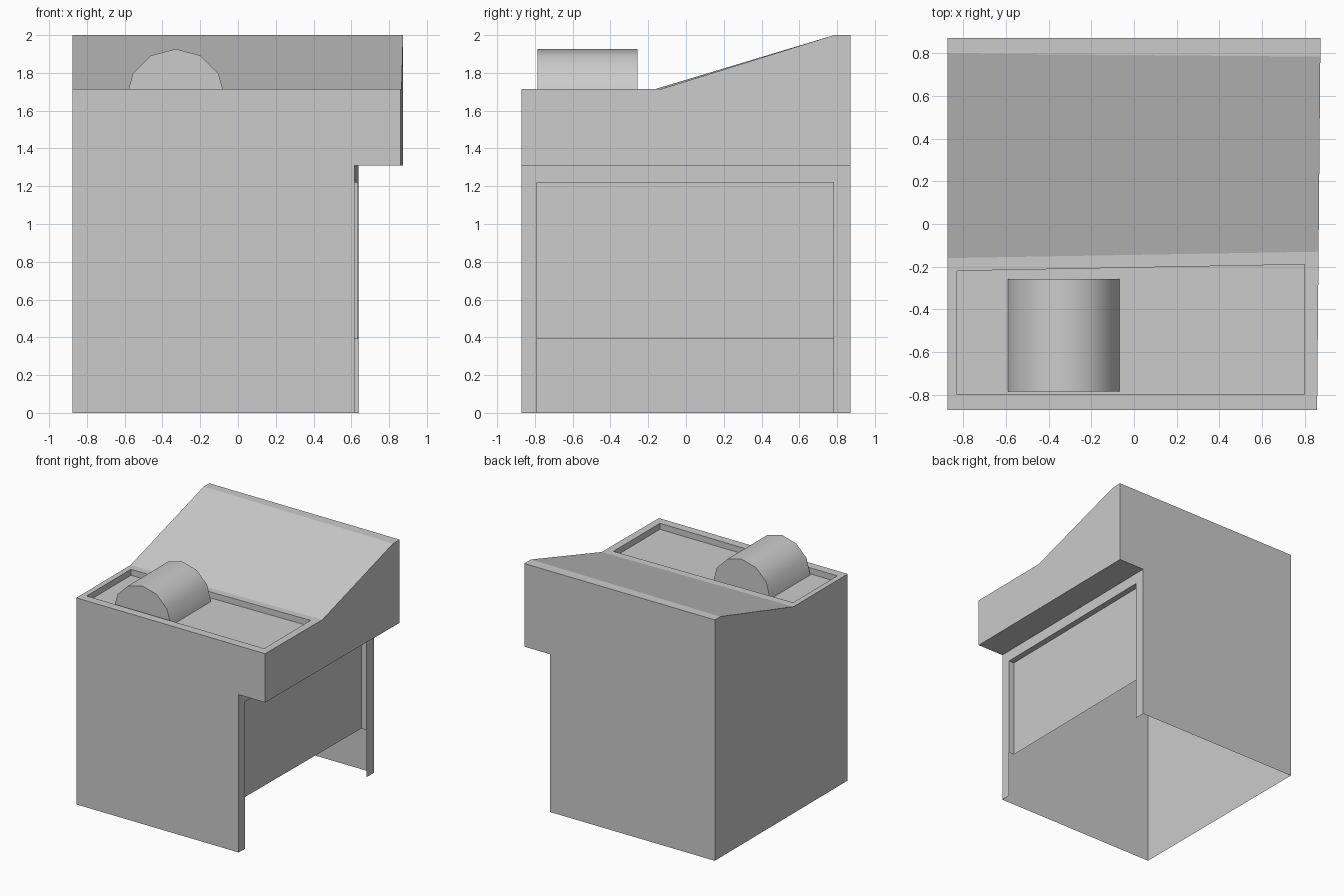
import bpy, bmesh
from math import sin, cos, pi, radians

if "Cube" in bpy.data.objects:
    bpy.data.objects.remove(bpy.data.objects["Cube"])


def sheet(name, faces):
    """Build an object from a list of polygons, welding shared corners."""
    bm = bmesh.new()
    for pts in faces:
        bm.faces.new([bm.verts.new(p) for p in pts])
    bmesh.ops.remove_doubles(bm, verts=bm.verts, dist=0.0005)
    bmesh.ops.recalc_face_normals(bm, faces=bm.faces)
    me = bpy.data.meshes.new(name)
    bm.to_mesh(me)
    bm.free()
    ob = bpy.data.objects.new(name, me)
    bpy.context.collection.objects.link(ob)
    return ob


def bridge(a, b, closed=True):
    """Quads joining two loops of equal length."""
    n = len(a)
    return [[a[i], a[(i + 1) % n], b[(i + 1) % n], b[i]]
            for i in range(n if closed else n - 1)]


L, F, B = -0.875, -0.872, 0.872          # left, front and back planes
STEP, LEDGE, TOP, FLOOR = 1.31, 1.715, 2.0, 1.665


def low_x(y):                            # slightly splayed lower right side
    return 0.627 + 0.0115 * y


def up_x(y):                             # slightly splayed upper right side
    return 0.867 + 0.009 * y


def low(y, z, inset=0.0):
    return (low_x(y) - inset, y, z)


def up(y, z):
    return (up_x(y), y, z)


# Cabinet shell, open underneath
left_prof = [(L, F, 0), (L, F, LEDGE), (L, -0.16, LEDGE), (L, 0.80, TOP), (L, B, TOP), (L, B, 0)]
right_prof = [up(F, STEP), up(F, LEDGE), up(-0.13, LEDGE), up(0.785, TOP), up(B, TOP), up(B, STEP)]
faces = [left_prof, right_prof]
for y, h in ((F, LEDGE), (B, TOP)):      # front and back panels
    faces.append([(L, y, 0), low(y, 0), low(y, STEP), up(y, STEP), up(y, h), (L, y, h)])
faces += bridge(left_prof[2:5], right_prof[2:5], closed=False)      # slope and top strip
faces.append([low(F, STEP), up(F, STEP), up(B, STEP), low(B, STEP)])  # overhang underside

# Sunken tray on the front ledge
outer = [left_prof[1], right_prof[1], right_prof[2], left_prof[2]]
rim = [(-0.83, -0.80, LEDGE), (0.80, -0.80, LEDGE), (0.80, -0.19, LEDGE), (-0.83, -0.22, LEDGE)]
base = [(x, y, FLOOR) for x, y, z in rim]
faces += bridge(outer, rim) + bridge(rim, base) + [base]

# Right side frame with a recessed panel that stops short of the ground
y0, y1, zt, zp = -0.79, 0.78, 1.22, 0.39
faces.append([low(F, 0), low(y0, 0), low(y0, zp), low(y0, zt), low(y1, zt),
              low(y1, zp), low(y1, 0), low(B, 0), low(B, STEP), low(F, STEP)])
edge = [(y0, zp), (y0, zt), (y1, zt), (y1, zp)]
panel = [low(y, z, 0.05) for y, z in edge]
faces += bridge([low(y, z) for y, z in edge], panel, closed=False) + [panel]
sheet("cabinet", faces)

# Half roll lying in the tray
arc = [[(-0.33 + 0.262 * cos(pi * i / 6), y, FLOOR + 0.262 * sin(pi * i / 6)) for i in range(7)]
       for y in (-0.785, -0.258)]
roll = sheet("half_roll", bridge(arc[0], arc[1]) + arc)
bpy.context.view_layer.objects.active = roll
roll.select_set(True)
bpy.ops.object.shade_smooth_by_angle(angle=radians(40))
